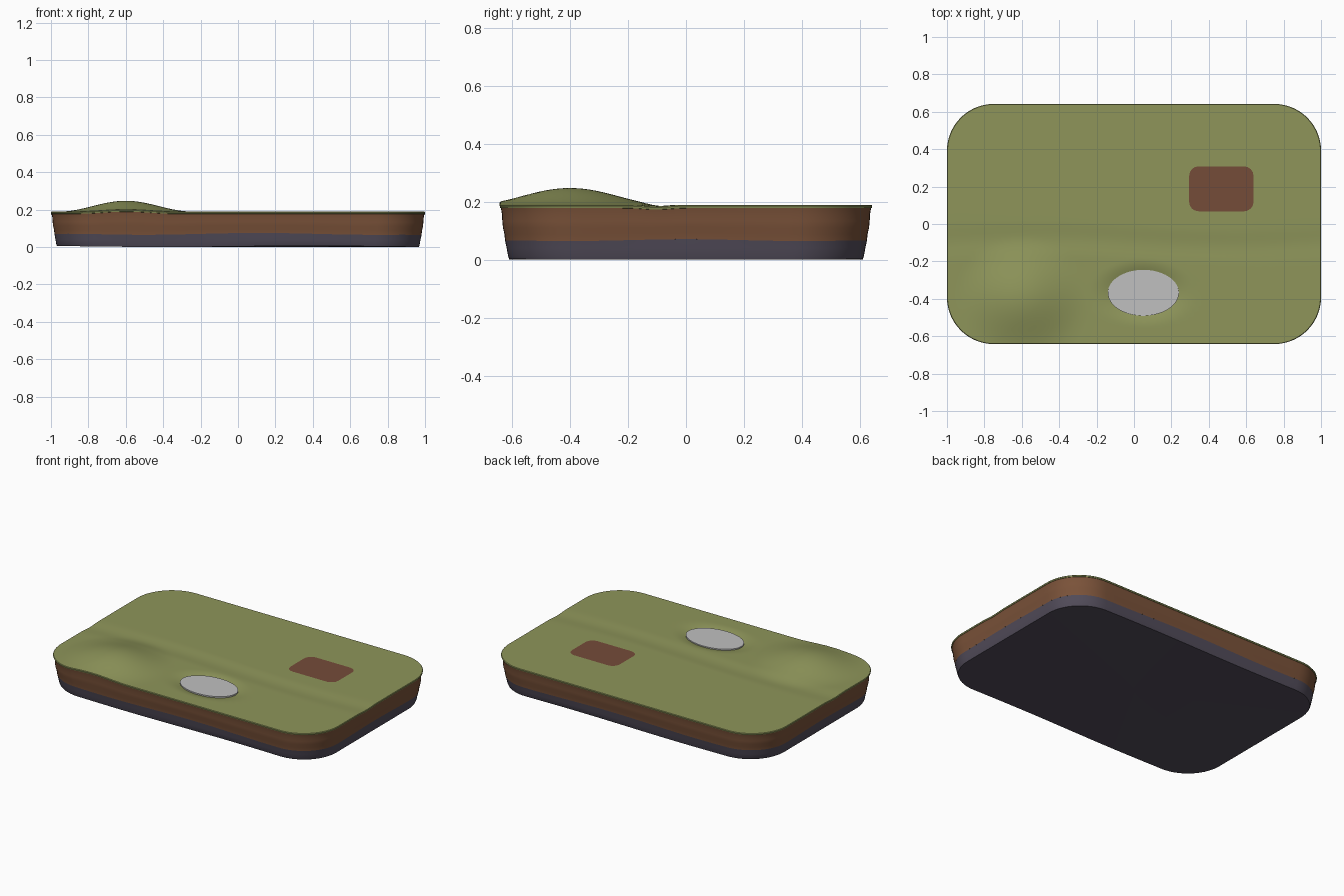
import bpy, bmesh, math
from math import sin, cos, pi

cube = bpy.data.objects.get("Cube")
if cube:
    bpy.data.objects.remove(cube)


def material(name, rgb):
    lin = [(c / 255 / 12.92) if c < 11 else ((c / 255 + 0.055) / 1.055) ** 2.4 for c in rgb]
    m = bpy.data.materials.new(name)
    m.use_nodes = True
    m.diffuse_color = (*lin, 1)
    m.node_tree.nodes["Principled BSDF"].inputs["Base Color"].default_value = (*lin, 1)
    return m


GRASS = material("grass green", (142, 149, 90))
SOIL = material("soil brown", (122, 82, 57))
STONE = material("stone purple grey", (82, 76, 90))
PATCH = material("tilled earth", (117, 76, 57))
WATER = material("pale grey", (192, 192, 192))


def bump(d):
    """Smooth bell: 1 at the centre, 0 from d = 1 outwards."""
    return cos(min(d, 1) * pi / 2) ** 2


def ground(x, y):
    """Height of the turf: hill, pond hollow and a shallow winding rut."""
    z = 0.189
    z += 0.058 * bump(math.hypot((x + 0.6) / 0.36, (y + 0.4) / 0.34))
    z -= 0.045 * bump(math.hypot((x - 0.05) / 0.19, (y + 0.37) / 0.122) / 1.5)
    z -= 0.005 * bump(abs(y + 0.1 + 0.02 * sin(3 * x)) / 0.1)
    return z


def rounded_rect(hx, hy, r, corner=14, side=24):
    """Counter-clockwise outline of a rounded rectangle."""
    arcs = []
    for k, (sx, sy) in enumerate([(1, 1), (-1, 1), (-1, -1), (1, -1)]):
        arcs.append([(sx * (hx - r) + r * cos((k + i / corner) * pi / 2),
                      sy * (hy - r) + r * sin((k + i / corner) * pi / 2))
                     for i in range(corner + 1)])
    pts = []
    for k, arc in enumerate(arcs):
        pts += arc
        a, b = arc[-1], arcs[(k + 1) % 4][0]
        pts += [(a[0] + (b[0] - a[0]) * i / side, a[1] + (b[1] - a[1]) * i / side)
                for i in range(1, side)]
    return pts


def loft(name, rings, mat, top=None, bottom=None, angle=35):
    """Skin rings from top to bottom; top and bottom are optional centre points."""
    bm = bmesh.new()
    loops = [[bm.verts.new(p) for p in ring] for ring in rings]
    n = len(loops[0])
    for up, low in zip(loops, loops[1:]):
        for i in range(n):
            j = (i + 1) % n
            bm.faces.new((up[i], low[i], low[j], up[j]))
    for point, loop, flip in ((top, loops[0], False), (bottom, loops[-1], True)):
        if point:
            c = bm.verts.new(point)
            for i in range(n):
                a, b = loop[i], loop[(i + 1) % n]
                bm.faces.new((c, b, a) if flip else (c, a, b))
    mesh = bpy.data.meshes.new(name)
    bm.to_mesh(mesh)
    bm.free()
    mesh.materials.append(mat)
    obj = bpy.data.objects.new(name, mesh)
    bpy.context.collection.objects.link(obj)
    bpy.ops.object.select_all(action="DESELECT")
    obj.select_set(True)
    bpy.context.view_layer.objects.active = obj
    bpy.ops.object.shade_smooth_by_angle(angle=math.radians(angle))
    return obj


def draped(outline, cx, cy, steps, lift):
    """Concentric rings of an outline laid over the ground."""
    rings = []
    for s in range(1, steps + 1):
        flat = [(cx + x * s / steps, cy + y * s / steps) for x, y in outline]
        rings.append([(x, y, ground(x, y) + lift) for x, y in flat])
    return rings


edge = rounded_rect(1, 0.642, 0.25)


def wall_ring(inset, height):
    """Outline pulled inwards, with height given by a function of x and y."""
    return [(x - inset * x / 1, y - inset * y / 0.642, height(x, y)) for x, y in edge]


def seam(x, y):
    return 0.069 + 0.005 * sin(5 * x + 1) + 0.003 * cos(8 * y)


# Turf with a thin rounded lip
lip = [wall_ring(i, lambda x, y, d=d: ground(x, y) - d)
       for i, d in ((0, 0.004), (0.002, 0.011), (0.008, 0.013))]
loft("turf", draped([(x * 0.997, y * 0.996) for x, y in edge], 0, 0, 56, 0) + lip,
     GRASS, top=(0, 0, ground(0, 0)))


# Soil wall, gently rippled
def soil_level(t):
    return lambda x, y: (ground(x, y) - 0.011) * (1 - t) + seam(x, y) * t


loft("soil_layer", [wall_ring(0.004 + 0.014 * t + 0.0015 * sin(9 * t), soil_level(t))
                    for t in (0, 0.2, 0.4, 0.6, 0.8, 1)], SOIL)

# Stone base, closed underneath
stone = [wall_ring(0.0187, seam),
         wall_ring(0.024, lambda x, y: 0.04),
         wall_ring(0.029, lambda x, y: 0.012),
         wall_ring(0.033, lambda x, y: 0.003 + 0.003 * sin(4 * x))]
loft("stone_base", stone, STONE, bottom=(0, 0, 0.001))

# Tilled plot laid on the turf
plot = rounded_rect(0.172, 0.12, 0.05, corner=4, side=6)
loft("tilled_plot", draped(plot, 0.467, 0.188, 4, 0.003), PATCH,
     top=(0.467, 0.188, ground(0.467, 0.188) + 0.003))

# Pond disc resting in its hollow
ellipse = [(0.05 + 0.19 * cos(a * pi / 32), -0.368 + 0.123 * sin(a * pi / 32))
           for a in range(64)]
loft("pond", [[(x, y, z) for x, y in ellipse] for z in (0.186, 0.164)], WATER,
     top=(0.05, -0.368, 0.186), bottom=(0.05, -0.368, 0.164))
